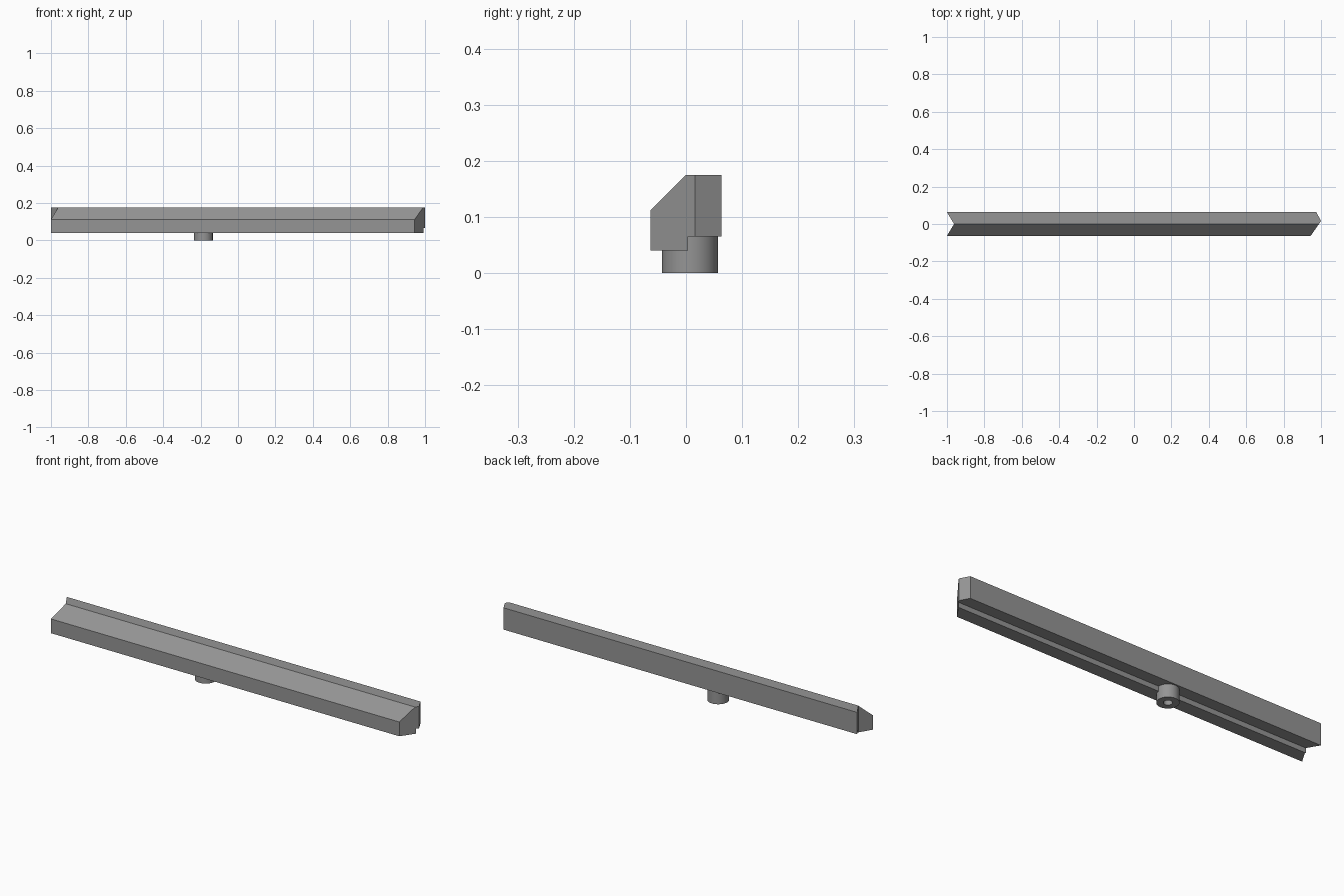
import bpy, bmesh, math

if "Cube" in bpy.data.objects:
    bpy.data.objects.remove(bpy.data.objects["Cube"])

grey = bpy.data.materials.new("mid_grey")
grey.diffuse_color = (0.3, 0.3, 0.3, 1)
grey.use_nodes = True
grey.node_tree.nodes["Principled BSDF"].inputs["Base Color"].default_value = grey.diffuse_color


def finish(name, bm):
    bmesh.ops.recalc_face_normals(bm, faces=bm.faces)
    me = bpy.data.meshes.new(name)
    bm.to_mesh(me)
    bm.free()
    me.materials.append(grey)
    ob = bpy.data.objects.new(name, me)
    bpy.context.collection.objects.link(ob)
    return ob


def prism(name, pts, to3d, offset):
    """Extrude a flat outline along offset."""
    bm = bmesh.new()
    face = bm.faces.new([bm.verts.new(to3d(*p)) for p in pts])
    ext = bmesh.ops.extrude_face_region(bm, geom=[face])
    bmesh.ops.translate(bm, vec=offset,
                        verts=[g for g in ext["geom"] if isinstance(g, bmesh.types.BMVert)])
    return finish(name, bm)


# Rail: chamfered, stepped cross-section (y, z) run along x
section = [(-0.063, 0.04), (0.004, 0.04), (0.004, 0.065), (0.063, 0.065),
           (0.063, 0.175), (0, 0.175), (-0.063, 0.112)]
rail = prism("rail", section, lambda y, z: (-1.1, y, z), (2.2, 0, 0))

# Plan outline (x, y): notched left end, pointed right end
plan = [(-1.022, -0.1), (0.919, -0.1), (1.0, 0.016), (0.955, 0.1),
        (-1.022, 0.1), (-0.962, 0.0)]
trim = prism("end_trim_helper", plan, lambda x, y: (x, y, -0.1), (0, 0, 0.4))
trim.hide_render = True
trim.hide_set(True)
mod = rail.modifiers.new("mitred_ends", "BOOLEAN")
mod.operation = "INTERSECT"
mod.solver = "EXACT"
mod.object = trim

# Hollow mounting socket under the rail: rings of (radius, z)
bm = bmesh.new()
N = 40
rings = []
for r, z in [(0.05, 0.066), (0.05, 0), (0.02, 0), (0.02, 0.064)]:
    rings.append([bm.verts.new((-0.185 + r * math.cos(2 * math.pi * i / N),
                                0.007 + r * math.sin(2 * math.pi * i / N), z))
                  for i in range(N)])
for a, b in zip(rings, rings[1:]):
    for i in range(N):
        j = (i + 1) % N
        bm.faces.new((a[i], a[j], b[j], b[i]))
bm.faces.new(rings[0])
bm.faces.new(rings[-1])
socket = finish("mounting_socket", bm)

# Drill the hole through the rail's lower lip as well
bm = bmesh.new()
bmesh.ops.create_cone(bm, cap_ends=True, segments=N, radius1=0.021, radius2=0.021, depth=0.1)
bmesh.ops.translate(bm, vec=(-0.185, 0.007, 0.014), verts=bm.verts)
drill = finish("drill_helper", bm)
drill.hide_render = True
drill.hide_set(True)
mod = rail.modifiers.new("socket_hole", "BOOLEAN")
mod.operation = "DIFFERENCE"
mod.solver = "EXACT"
mod.object = drill

bpy.context.view_layer.objects.active = socket
socket.select_set(True)
bpy.ops.object.shade_smooth_by_angle(angle=math.radians(30))
